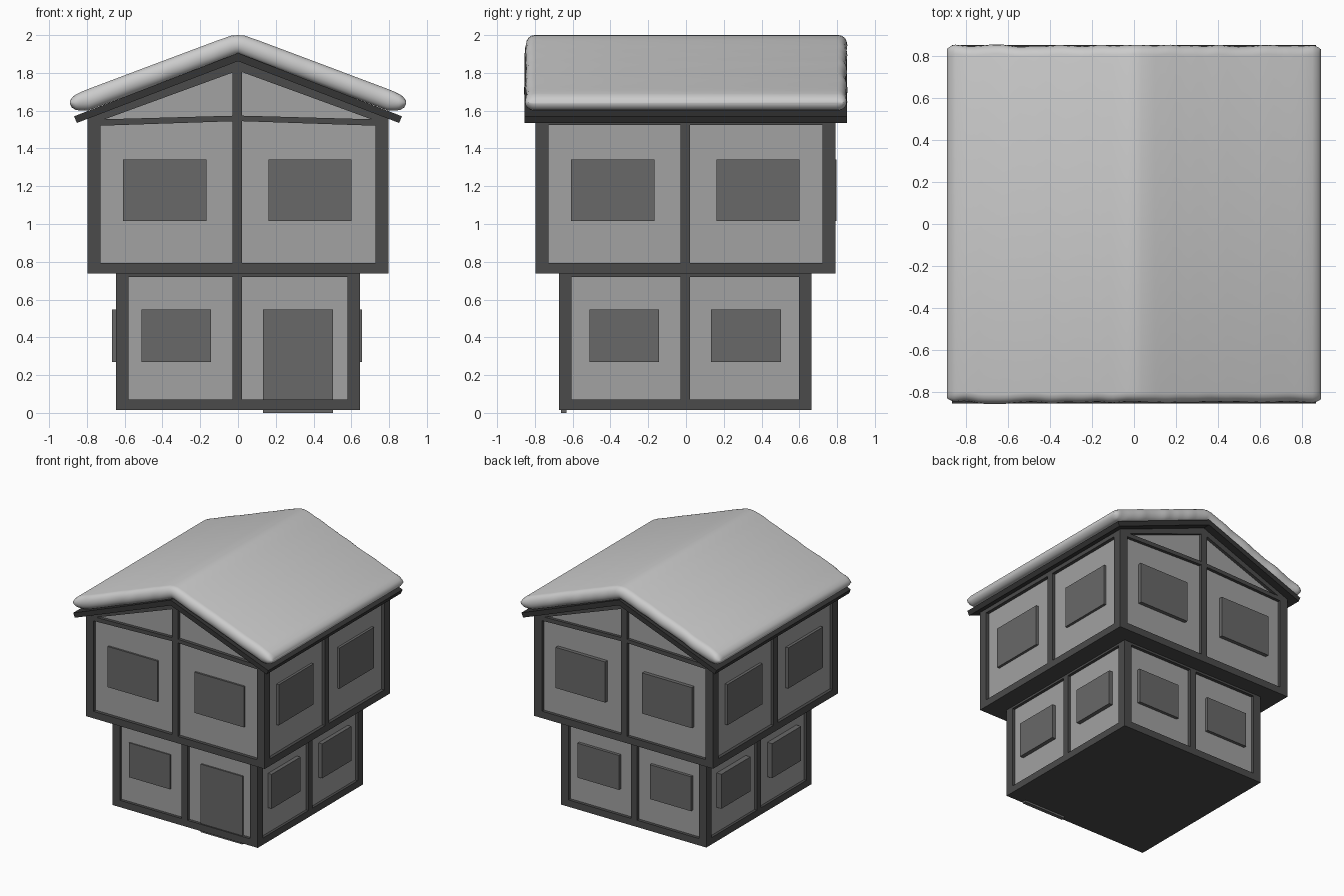
import bpy, bmesh, math
from mathutils import Vector, noise

if "Cube" in bpy.data.objects:
    bpy.data.objects.remove(bpy.data.objects["Cube"])


def material(name, g):
    m = bpy.data.materials.new(name)
    m.diffuse_color = (g, g, g, 1)
    m.use_nodes = True
    m.node_tree.nodes["Principled BSDF"].inputs["Base Color"].default_value = m.diffuse_color
    return m


WALL, TIMBER = material("plaster", 0.36), material("timber", 0.07)
PANE, ROOF = material("shutter", 0.14), material("roof_board", 0.035)
SNOW = material("snow", 0.8)


def finish(name, bm, mat):
    bmesh.ops.recalc_face_normals(bm, faces=bm.faces)
    me = bpy.data.meshes.new(name)
    bm.to_mesh(me)
    bm.free()
    ob = bpy.data.objects.new(name, me)
    bpy.context.collection.objects.link(ob)
    me.materials.append(mat)
    return ob


def add_box(bm, x0, x1, y0, y1, z0, z1):
    vs = bmesh.ops.create_cube(bm, size=1)["verts"]
    for v in vs:
        v.co = Vector(((x0 + x1) / 2 + v.co.x * (x1 - x0),
                       (y0 + y1) / 2 + v.co.y * (y1 - y0),
                       (z0 + z1) / 2 + v.co.z * (z1 - z0)))


def add_prism(bm, pts, y0, y1):
    """Extrude an x-z outline along y."""
    a = [bm.verts.new((x, y0, z)) for x, z in pts]
    b = [bm.verts.new((x, y1, z)) for x, z in pts]
    bm.faces.new(a)
    bm.faces.new(b[::-1])
    for i in range(len(a)):
        j = (i + 1) % len(a)
        bm.faces.new((a[i], a[j], b[j], b[i]))


def add_frame(bm, hx, y0, y1, z0, z1, z_sill, z_mid, post, depth):
    """Floor plate, corner posts and a middle post on each face."""
    add_box(bm, -hx, hx, y0, y1, z0, z_sill)
    for xa, xb in ((-hx, -hx + post), (hx - post, hx)):
        for ya, yb in ((y0, y0 + post), (y1 - post, y1)):
            add_box(bm, xa, xb, ya, yb, z_sill, z1)
    for ya, yb in ((y0, y0 + depth), (y1 - depth, y1)):
        add_box(bm, -0.03, 0.022, ya, yb, z_sill, z_mid)
    for xa, xb in ((-hx, -hx + depth), (hx - depth, hx)):
        add_box(bm, xa, xb, -0.03, 0.022, z_sill, z1)


# plaster walls, set back from the timber
bm = bmesh.new()
add_box(bm, -0.625, 0.625, -0.65, 0.64, 0.03, 0.73)
finish("lower_walls", bm, WALL)
bm = bmesh.new()
add_prism(bm, [(-0.77, 0.76), (0.77, 0.76), (0.77, 1.56), (0, 1.855), (-0.77, 1.56)], -0.77, 0.767)
finish("upper_walls", bm, WALL)

# lower timber frame
bm = bmesh.new()
add_frame(bm, 0.647, -0.673, 0.665, 0.015, 0.737, 0.07, 0.737, 0.067, 0.03)
add_box(bm, -0.647, 0.647, -0.673, 0.665, 0.72, 0.737)
finish("lower_frame", bm, TIMBER)

# upper timber frame with side beams, tie beams and gable rafters
bm = bmesh.new()
add_frame(bm, 0.796, -0.797, 0.792, 0.737, 1.558, 0.793, 1.86, 0.069, 0.035)
for s in (-1, 1):
    add_box(bm, min(s * 0.761, s * 0.796), max(s * 0.761, s * 0.796), -0.79, 0.785, 1.525, 1.56)
    for y0, y1 in ((-0.796, -0.762), (0.757, 0.791)):
        add_prism(bm, [(0, 1.545), (s * 0.795, 1.518), (s * 0.795, 1.552), (0, 1.574)], y0, y1)
        add_prism(bm, [(0, 1.812), (s * 0.795, 1.522), (s * 0.795, 1.56), (0, 1.866)], y0, y1)
finish("upper_frame", bm, TIMBER)


# window boxes on all four sides
def add_windows(bm, spans, z0, z1, inner, front, back, left, right, skip_front=False):
    for i, (a, b) in enumerate(spans):
        if not (skip_front and i == 1):
            add_box(bm, a, b, front, -inner, z0, z1)
        add_box(bm, a, b, inner, back, z0, z1)
        add_box(bm, left, -inner, a, b, z0, z1)
        add_box(bm, inner, right, a, b, z0, z1)


bm = bmesh.new()
add_windows(bm, ((-0.51, -0.143), (0.132, 0.502)), 0.27, 0.547, 0.615,
            -0.66, 0.664, -0.667, 0.657, True)
finish("lower_windows", bm, PANE)
bm = bmesh.new()
add_windows(bm, ((-0.61, -0.168), (0.162, 0.602)), 1.015, 1.342, 0.75,
            -0.785, 0.797, -0.793, 0.79)
finish("upper_windows", bm, PANE)

# door
bm = bmesh.new()
add_box(bm, 0.132, 0.502, -0.662, -0.632, 0.0, 0.547)
finish("door", bm, PANE)

# roof boards
bm = bmesh.new()
add_prism(bm, [(-0.868, 1.57), (0, 1.905), (0.868, 1.57), (0.853, 1.535), (0, 1.862), (-0.853, 1.535)],
          -0.855, 0.852)
finish("roof", bm, ROOF)

# snow blanket: rounded y-z rings swept across the roof, with wobbly gable edges
PROFILE = [(0, 2.0, 1.9), (0.035, 1.997, 1.886), (0.1, 1.975, 1.861), (0.79, 1.716, 1.602),
           (0.83, 1.7, 1.6), (0.86, 1.685, 1.604), (0.88, 1.668, 1.617), (0.89, 1.65, 1.635)]


def heights(x):
    for (xa, ta, ba), (xb, tb, bb) in zip(PROFILE, PROFILE[1:]):
        if x <= xb:
            f = (x - xa) / (xb - xa)
            return ta + f * (tb - ta), ba + f * (bb - ba)
    return PROFILE[-1][1:]


half = [0, 0.018, 0.035] + [0.1 + 0.69 * i / 28 for i in range(29)] + [0.81, 0.83, 0.85, 0.86, 0.87, 0.88, 0.89]
xs = [-x for x in half[:0:-1]] + half
bm = bmesh.new()
rings = []
for x in xs:
    top, bot = heights(abs(x))
    mid, r = (top + bot) / 2, (top - bot) / 2
    ring = []
    for s in (1, -1):
        length = 0.851 - 0.02 * max(0, (abs(x) - 0.84) / 0.05) ** 2
        length += 0.009 * noise.noise(Vector((x * 11, s * 5.3, 0.4)))
        for k in range(9):
            a = s * (math.pi / 2 - k * math.pi / 8) if s > 0 else -math.pi / 2 + k * math.pi / 8
            ring.append(bm.verts.new((x, s * (length - 0.045 + 0.045 * math.cos(a)), mid + r * math.sin(a))))
    rings.append(ring)
for p, q in zip(rings, rings[1:]):
    for i in range(len(p)):
        j = (i + 1) % len(p)
        bm.faces.new((p[i], p[j], q[j], q[i]))
bm.faces.new(rings[0])
bm.faces.new(rings[-1][::-1])
snow = finish("snow", bm, SNOW)
bpy.context.view_layer.objects.active = snow
snow.select_set(True)
bpy.ops.object.shade_smooth_by_angle(angle=math.radians(50))
